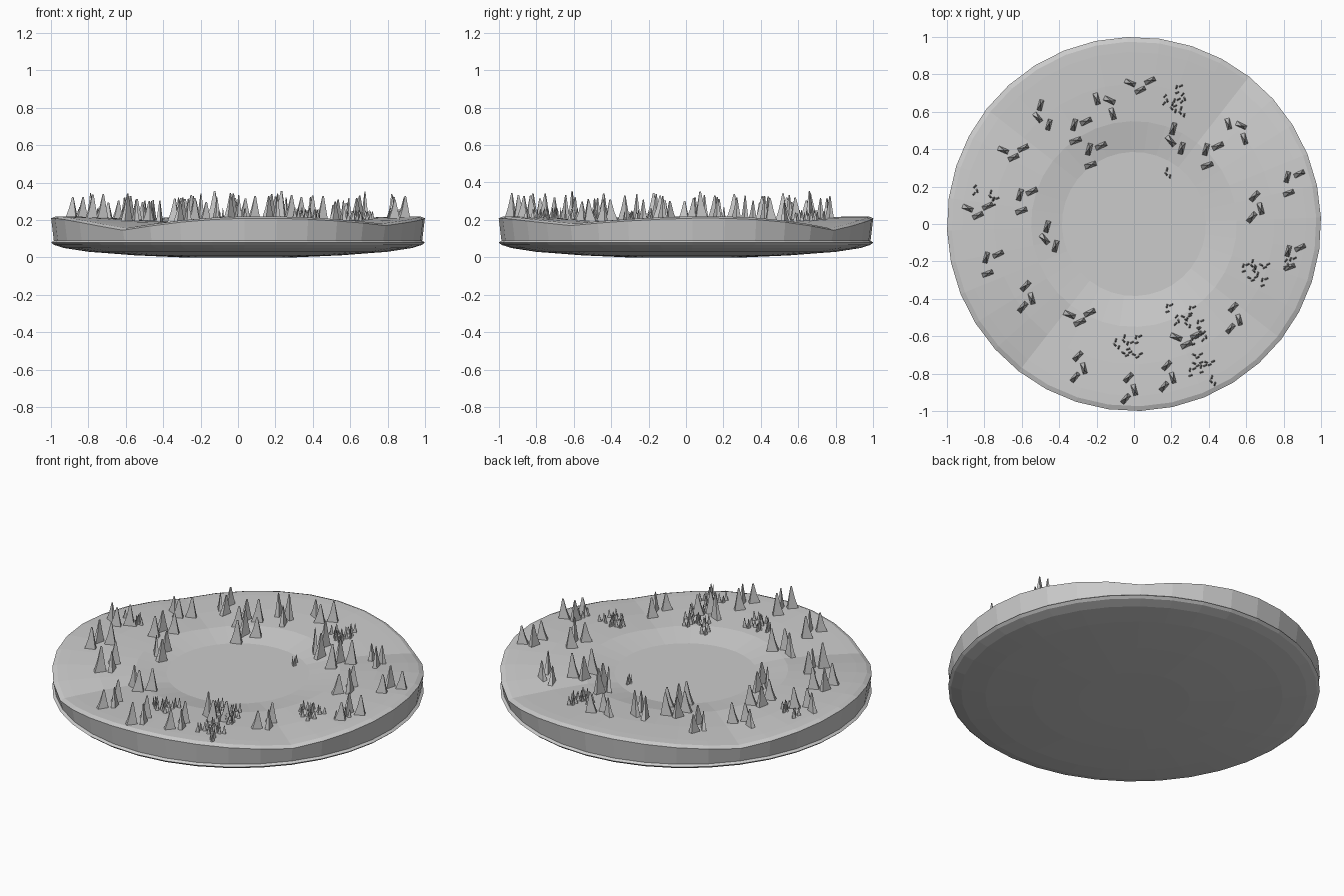
import bpy, bmesh, math, random
from mathutils import Vector, Matrix

if "Cube" in bpy.data.objects:
    bpy.data.objects.remove(bpy.data.objects["Cube"])

random.seed(4)
SEG = 36
VALLEY = math.radians(52)
# radius, height of the top surface from pond floor to rim
TOP = [(0.0, 0.17), (0.385, 0.17), (0.55, 0.203), (0.75, 0.215), (0.92, 0.22), (0.975, 0.22), (1.0, 0.21)]


def ground(r, a):
    """Top height: bowl profile minus four valleys that deepen towards the rim."""
    for (r0, z0), (r1, z1) in zip(TOP, TOP[1:]):
        if r <= r1 or r1 == 1.0:
            z = z0 + (z1 - z0) * min(1, (r - r0) / (r1 - r0))
            break
    depth = 0.0525 + 0.0125 * math.cos(2 * (a - VALLEY))
    fade = max(0, min(1, (r - 0.385) / 0.6))
    return z - depth * fade * (1 - abs(math.sin(2 * (a - VALLEY))))


def finish(bm, name):
    bmesh.ops.recalc_face_normals(bm, faces=bm.faces)
    me = bpy.data.meshes.new(name)
    bm.to_mesh(me)
    bm.free()
    ob = bpy.data.objects.new(name, me)
    bpy.context.collection.objects.link(ob)
    return ob


def lathe(name, rows):
    """Closed turned body; each row is (radius, height function of angle)."""
    bm = bmesh.new()
    rings = []
    for r, f in rows:
        ring = []
        for i in range(SEG):
            a = VALLEY + i * math.tau / SEG
            ring.append(bm.verts.new((r * math.cos(a), r * math.sin(a), f(a))))
        rings.append(ring)
    for lo, hi in zip(rings, rings[1:]):
        for i in range(SEG):
            j = (i + 1) % SEG
            bm.faces.new((lo[i], lo[j], hi[j], hi[i]))
    bm.faces.new(rings[0][::-1])
    bm.faces.new(rings[-1])
    return finish(bm, name)


# shallow rounded dish under the ground
dish = [(0.3, 0.0), (0.55, 0.011), (0.8, 0.03), (0.93, 0.05), (0.985, 0.067), (1.0, 0.08), (0.985, 0.09)]
lathe("base_dish", [(r, lambda a, z=z: z) for r, z in dish])

# ground slab with wavy rim and sunken middle
rows = [(0.985, lambda a: 0.088)]
rows += [(r, lambda a, r=r: ground(r, a)) for r, z in reversed(TOP[1:])]
lathe("ground", rows)


def spike(bm, x, y, deg, length, height):
    """Four-sided blade that narrows quickly, then runs to a leaning tip."""
    z = ground(math.hypot(x, y), math.atan2(y, x)) - 0.006
    m = Matrix.Translation((x, y, z)) @ Matrix.Rotation(math.radians(deg), 4, 'Z')
    w = length * 0.42
    rings = []
    for s, h, lean in ((1.0, 0, 0), (0.55, 0.45, 0.08), (0.12, 1.0, 0.12)):
        rings.append([bm.verts.new(m @ Vector((length * (lean + sx * s / 2), sy * w * s / 2, height * h)))
                      for sx, sy in ((-1, -1), (1, -1), (1, 1), (-1, 1))])
    for lo, hi in zip(rings, rings[1:]):
        for i in range(4):
            j = (i + 1) % 4
            bm.faces.new((lo[i], lo[j], hi[j], hi[i]))
    bm.faces.new(rings[0][::-1])
    bm.faces.new(rings[-1])


# tuft layouts: (dx, dy, turn) for each blade
TUFTS = {
    "A": [(-.01, .06, 75), (-.025, -.005, -50), (.035, -.045, 75)],
    "B": [(-.01, .03, 75), (.053, .048, 25), (-.003, -.055, 20)],
    "C": [(0, .058, 47), (.032, -.007, -75), (-.015, -.055, 50)],
    "D": [(-.055, .015, -23), (.052, .025, 25), (0, -.025, 25)],
    "E": [(-.05, .03, -75), (.018, .022, -25), (.035, -.05, -73)],
}
PLACES = {
    "A": [(-.49, .575), (-.455, -.075), (.22, .45)],
    "B": [(-.31, .5), (-.6, .125), (-.78, -.21), (.83, .22), (.395, .368), (-.23, .37), (.835, -.175)],
    "C": [(-.58, -.39), (-.3, -.765), (-.03, -.88), (.175, -.815), (.53, -.505), (.645, .09)],
    "D": [(-.645, .38), (-.29, -.5), (.28, -.62), (.033, .74), (-.835, .07)],
    "E": [(-.15, .64), (.555, .505)],
}

# tall grass tufts
bm = bmesh.new()
for kind, spots in PLACES.items():
    for cx, cy in spots:
        edge = 1.0 if math.hypot(cx, cy) < 0.72 else 0.8
        for dx, dy, turn in TUFTS[kind]:
            spike(bm, cx + dx, cy + dy, turn, 0.066 * (0.7 + 0.3 * edge),
                  random.uniform(0.115, 0.155) * (0.4 + 0.6 * edge))
finish(bm, "tall_grass")

# patches of small grass: centre, number of tufts
bm = bmesh.new()
patches = [(.22, .65, 6), (.18, .27, 1), (-.85, .18, 1), (-.75, .12, 2), (.65, -.25, 6),
           (.84, -.2, 2), (.28, -.5, 4), (.35, -.58, 4), (.34, -.75, 5), (.42, -.84, 1),
           (-.03, -.65, 6), (.18, -.45, 1)]
for px, py, n in patches:
    for k in range(n):
        a = k * 2.4 + px * 9
        d = 0.032 * math.sqrt(k)
        for dx, dy, turn in TUFTS[random.choice("ABCD")]:
            spike(bm, px + d * math.cos(a) + dx * 0.35, py + d * math.sin(a) + dy * 0.35,
                  turn, 0.023, random.uniform(0.045, 0.065))
finish(bm, "small_grass")
